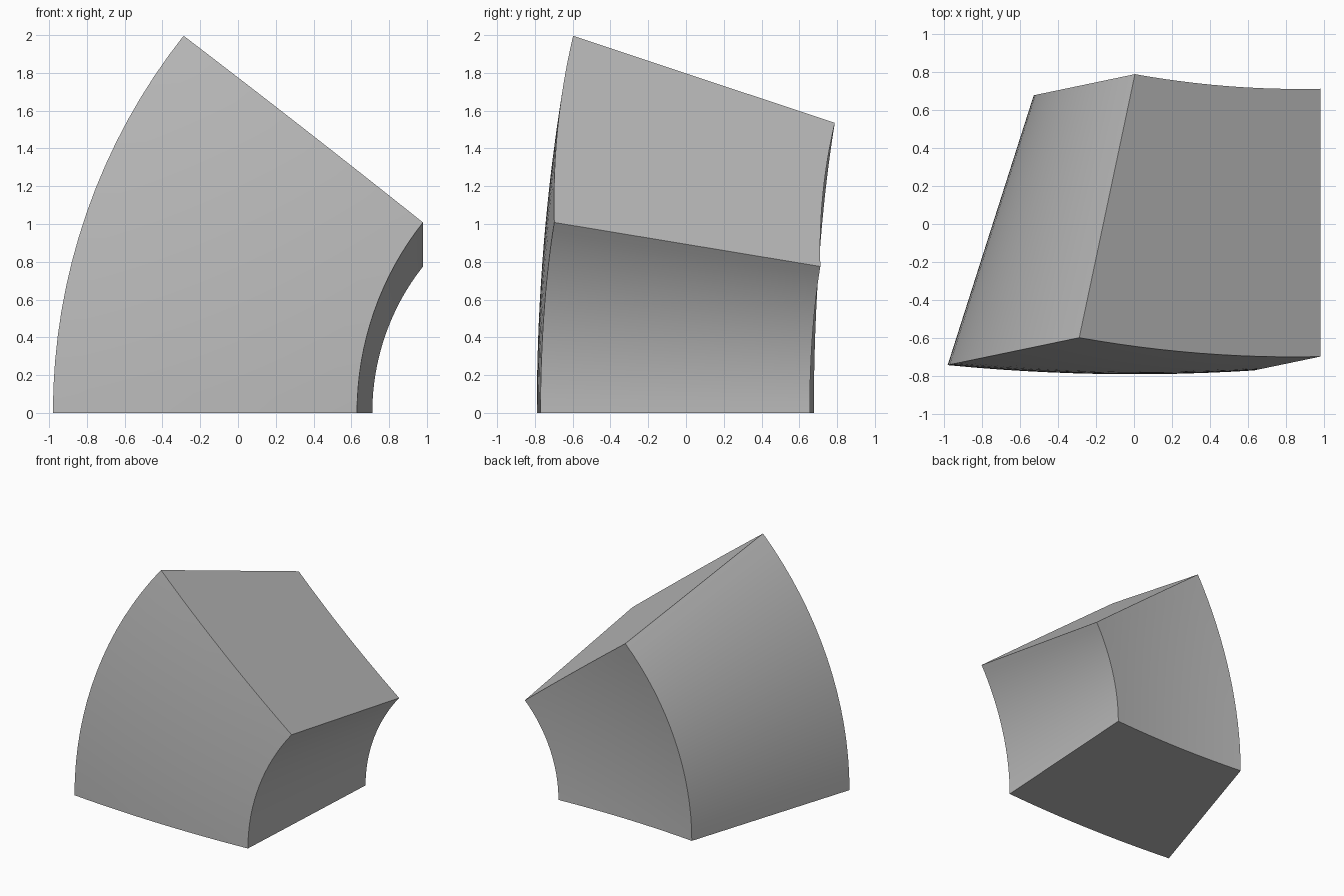
import bpy, bmesh, math
from mathutils import Vector

cube = bpy.data.objects.get("Cube")
if cube:
    bpy.data.objects.remove(cube, do_unlink=True)

stone = bpy.data.materials.new("grey_stone")
stone.use_nodes = True
grey = (0.5, 0.5, 0.5, 1)
stone.diffuse_color = grey
stone.node_tree.nodes["Principled BSDF"].inputs["Base Color"].default_value = grey

# Ground section: a gently bowed front edge, and the same edge shrunk towards the apex
apex = Vector((0.98, 5.4, 0))
axis = Vector((-0.2085, 1, 0)).normalized()
steps = 12
xs = [-0.98 + 1.61 * i / steps for i in range(steps + 1)]
front = [Vector((x, -0.79 + 0.05 * x * x, 0)) for x in xs]
back = [apex.lerp(p, 0.769) for p in front]

# Sweep the section around the tilted axis to make the splayed arch block
bm = bmesh.new()
rows = [[bm.verts.new(p) for p in edge] for edge in (front, back)]
strip = [bm.faces.new((rows[0][i], rows[0][i + 1], rows[1][i + 1], rows[1][i]))
         for i in range(steps)]
bmesh.ops.spin(bm, geom=strip + bm.verts[:] + bm.edges[:], cent=apex, axis=axis,
               angle=math.radians(39), steps=16, use_duplicate=False)

# Close the ground end if the sweep has left it open
bmesh.ops.remove_doubles(bm, verts=bm.verts[:], dist=0.0001)
rim = [e for e in bm.edges if e.is_boundary]
if rim:
    bmesh.ops.holes_fill(bm, edges=rim, sides=0)
bmesh.ops.recalc_face_normals(bm, faces=bm.faces[:])

mesh = bpy.data.meshes.new("arch_block")
bm.to_mesh(mesh)
bm.free()
mesh.materials.append(stone)
block = bpy.data.objects.new("arch_block", mesh)
bpy.context.collection.objects.link(block)

bpy.context.view_layer.objects.active = block
block.select_set(True)
bpy.ops.object.shade_smooth_by_angle(angle=math.radians(30))
